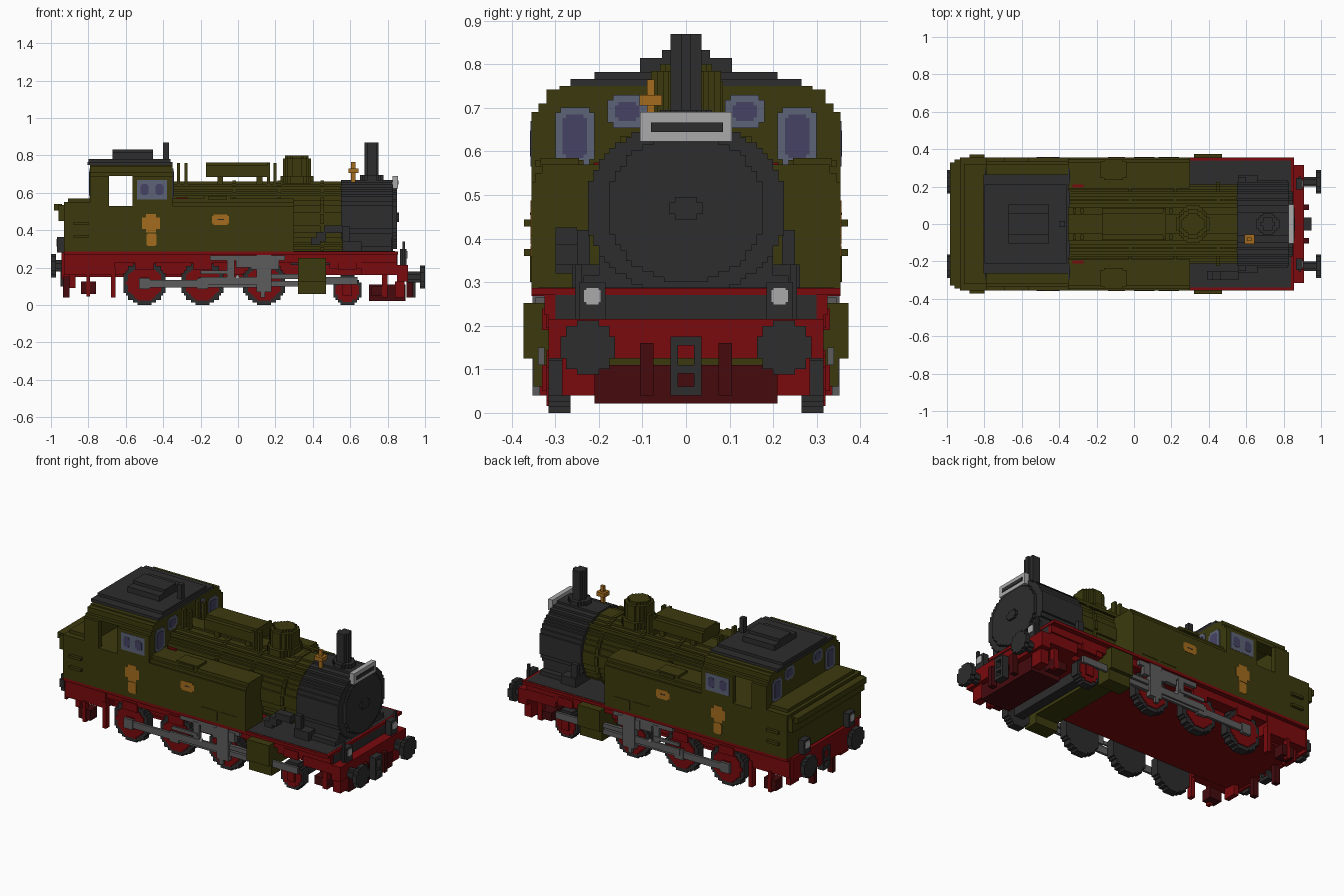
import bpy, bmesh, math
from mathutils import Vector

cube = bpy.data.objects.get("Cube")
if cube:
    bpy.data.objects.remove(cube, do_unlink=True)


def material(name, r, g, b):
    m = bpy.data.materials.new(name)
    m.use_nodes = True
    m.diffuse_color = (r, g, b, 1)
    shader = m.node_tree.nodes["Principled BSDF"]
    shader.inputs["Base Color"].default_value = (r, g, b, 1)
    shader.inputs["Specular IOR Level"].default_value = 0
    return m


OLIVE = material("olive green", .045, .042, .004)
DARK = material("charcoal", .026, .026, .027)
RED = material("red", .195, .003, .004)
MAROON = material("dark red", .058, .003, .004)
GOLD = material("brass", .37, .15, .013)
WHITE = material("light grey", .4, .4, .4)
STEEL = material("steel grey", .108, .108, .108)
FRAME = material("window frame blue", .108, .125, .18)
PANE = material("window pane violet", .06, .055, .125)


def finish(name, mat, bm):
    bmesh.ops.recalc_face_normals(bm, faces=bm.faces)
    me = bpy.data.meshes.new(name)
    bm.to_mesh(me)
    bm.free()
    me.materials.append(mat)
    ob = bpy.data.objects.new(name, me)
    bpy.context.collection.objects.link(ob)
    return ob


def box(name, mat, x, y, z, mirror=False):
    """Box from (low, high) pairs, optionally repeated on the other side."""
    bm = bmesh.new()
    for s in ((1, -1) if mirror else (1,)):
        geo = bmesh.ops.create_cube(bm, size=1)["verts"]
        for v in geo:
            v.co = Vector((x[v.co.x > 0], s * y[v.co.y > 0], z[v.co.z > 0]))
    return finish(name, mat, bm)


def disc(name, mat, axis, centre, ru, rv, depth, mirror=False, step=.0125):
    """Stair-stepped disc or cylinder; u and v are the two axes across it."""
    n = max(2, round(rv / step))
    side = []
    for k in range(-n, n):
        w = max(step / 2, round(ru * math.sqrt(1 - ((k + .5) / n) ** 2) / step) * step)
        side += [(w, k * rv / n), (w, (k + 1) * rv / n)]
    outline = side + [(-u, v) for u, v in reversed(side)]
    bm = bmesh.new()
    for s in ((1, -1) if mirror else (1,)):
        c = Vector((centre[0], s * centre[1], centre[2]))
        place = {"x": lambda u, v: (0, u, v), "y": lambda u, v: (u, 0, v), "z": lambda u, v: (u, v, 0)}[axis]
        push = Vector({"x": (1, 0, 0), "y": (0, 1, 0), "z": (0, 0, 1)}[axis]) * depth
        face = bm.faces.new([bm.verts.new(c + Vector(place(u, v)) - push / 2) for u, v in outline])
        ext = bmesh.ops.extrude_face_region(bm, geom=[face])["geom"]
        bmesh.ops.translate(bm, vec=push, verts=[g for g in ext if isinstance(g, bmesh.types.BMVert)])
    bmesh.ops.remove_doubles(bm, verts=bm.verts, dist=1e-5)
    return finish(name, mat, bm)


def notched_plate(name, mat, axis, centre, ru, rz, thick, cut=.012):
    """Mirrored upright plate with stepped corners, facing along x or y."""
    for part, u, z in (("", ru, rz - cut), ("_ends", ru - cut, rz)):
        half = (thick / 2, u, z) if axis == "x" else (u, thick / 2, z)
        box(name + part, mat, *[(c - h, c + h) for c, h in zip(centre, half)], True)


# Frame, running boards and front deck
box("main_frame", RED, (-.93, .84), (-.25, .25), (.16, .28))
box("frame_floor", RED, (-.93, .3), (-.262, .262), (.15, .165))
box("rear_frame", RED, (-.93, -.66), (-.33, .33), (.16, .28))
box("running_board", RED, (-.93, .85), (.25, .355), (.268, .286), True)
box("valance", RED, (-.93, .85), (.25, .325), (.225, .27), True)
box("front_valance", RED, (.66, .85), (.25, .315), (.16, .23), True)
box("wheel_valance", RED, (.49, .66), (.25, .32), (.195, .23), True)
box("front_deck", DARK, (.28, .853), (-.3, .3), (.215, .27))
box("deck_plate", DARK, (.28, .84), (-.34, .34), (.27, .288))
box("deck_edge", RED, (.84, .856), (-.355, .355), (.27, .287))
box("front_beam", RED, (.85, .91), (-.315, .315), (.125, .215))
box("front_apron", RED, (.84, .89), (.21, .285), (.04, .125), True)
box("rear_beam", RED, (-.945, -.93), (-.32, .32), (.14, .28))

# Tanks and bunker
for top, half in ((.53, .355), (.55, .345), (.57, .33)):
    box("side_tank", OLIVE, (-.36, .3), (.19, half), (.285, top), True)
box("tank_filler", OLIVE, (-.18, -.04), (.245, .335), (.565, .585), True)
box("tank_filler_lid", OLIVE, (-.16, -.06), (.235, .345), (.565, .58), True)
for x in (0, .13):
    box("tank_panel", OLIVE, (x, x + .11), (.35, .358), (.3, .36), True)
box("bunker", OLIVE, (-.93, -.78), (-.355, .355), (.285, .55))
box("bunker_flare", OLIVE, (-.96, -.9), (-.345, .345), (.45, .535))
box("bunker_lip", OLIVE, (-.985, -.94), (-.33, .33), (.505, .54))
box("bunker_top", OLIVE, (-.91, -.78), (-.32, .32), (.54, .57))
for z in (.36, .428):
    box("bunker_handle", OLIVE, (-.88, -.8), (.35, .372), (z, z + .016), True)

# Cab with side openings
box("cab_body", OLIVE, (-.79, -.35), (-.355, .355), (.285, .53))
box("cab_rear_post", OLIVE, (-.79, -.69), (.325, .355), (.53, .69), True)
box("cab_front_post", OLIVE, (-.565, -.35), (.325, .355), (.53, .69), True)
for z0, z1, half in ((.69, .71, .338), (.71, .742, .32)):
    box("cab_cornice", OLIVE, (-.79, -.35), (.26, half), (z0, z1), True)
for x in (-.79, -.375):
    for z0, z1, half in ((.52, .69, .355), (.69, .71, .338), (.71, .742, .32)):
        box("cab_end_wall", OLIVE, (x, x + .025), (-half, half), (z0, z1))
box("cab_ceiling", OLIVE, (-.79, -.35), (-.29, .29), (.735, .75))
box("roof", DARK, (-.805, -.35), (-.265, .265), (.748, .766))
box("roof_upper", DARK, (-.8, -.36), (-.21, .21), (.765, .782))
box("roof_vent", DARK, (-.67, -.455), (-.105, .105), (.78, .815))
box("roof_vent_lid", DARK, (-.67, -.455), (-.055, .055), (.815, .833))
box("roof_pipe", DARK, (-.4, -.37), (-.016, .016), (.74, .87))

# Windows as thin plates with raised panes
for x, out in ((-.35, 1), (-.79, -1)):
    for y, z, ry, rz in ((.255, .635, .045, .066), (.135, .692, .045, .038)):
        notched_plate("end_window_frame", FRAME, "x", (x, y, z), ry, rz, .008)
        notched_plate("end_window_pane", PANE, "x", (x + out * .003, y, z), ry - .017, rz - .016, .008, .008)
for x in (-.5, -.42):
    box("side_window_frame", FRAME, (x - .04, x + .04), (.35, .3565), (.565, .67), True)
    notched_plate("side_window_pane", PANE, "y", (x, .355, .618), .022, .03, .006, .008)

# Brass plates on the flanks
notched_plate("round_emblem", GOLD, "y", (-.465, .3535, .437), .047, .05, .007, .02)
notched_plate("emblem_tab", GOLD, "y", (-.463, .3535, .35), .027, .034, .007, .006)
notched_plate("name_plate", GOLD, "y", (-.093, .3535, .456), .045, .028, .007, .008)
box("name_plate_slot", DARK, (-.11, -.076), (.352, .358), (.454, .46), True)

# Boiler, smokebox and fittings on top
disc("boiler", OLIVE, "x", (.1, 0, .46), .21, .2, .92)
for x in (-.02, .22, .45):
    disc("boiler_band", OLIVE, "x", (x, 0, .46), .22, .206, .02)
disc("smokebox", DARK, "x", (.69, 0, .47), .23, .2, .28)
disc("smokebox_door", DARK, "x", (.837, 0, .47), .18, .17, .024)
disc("door_wheel", DARK, "x", (.853, 0, .47), .035, .026, .016)
box("smokebox_saddle", DARK, (.56, .82), (-.2, .2), (.28, .36))
box("saddle_foot", DARK, (.56, .82), (-.235, .235), (.28, .315))
disc("chimney_base", DARK, "z", (.715, 0, .675), .06, .06, .04)
disc("chimney", DARK, "z", (.715, 0, .77), .036, .036, .2)
disc("dome_foot", OLIVE, "z", (.315, 0, .67), .09, .1, .04)
disc("steam_dome", OLIVE, "z", (.315, 0, .72), .077, .08, .13)
disc("dome_cap", OLIVE, "z", (.315, 0, .79), .06, .06, .022)
box("sand_box", OLIVE, (-.17, .17), (-.085, .085), (.685, .745))
box("sand_box_lid", OLIVE, (-.17, .17), (-.06, .06), (.745, .763))
for x in (-.11, .1):
    box("sand_box_foot", OLIVE, (x, x + .03), (-.07, .07), (.64, .69))
for x in (-.325, -.285, .155, .19):
    box("valve_post", OLIVE, (x, x + .016), (.055, .085), (.63, .76), True)
box("boiler_rail", OLIVE, (-.35, .55), (.13, .15), (.615, .635), True)
box("clamp", RED, (-.33, -.27), (.195, .212), (.565, .575), True)
box("bell_stem", GOLD, (.605, .628), (-.09, -.072), (.65, .765))
box("bell", GOLD, (.59, .643), (-.107, -.055), (.705, .73))
box("head_board", WHITE, (.825, .855), (-.105, .105), (.623, .69))
box("head_board_strip", DARK, (.85, .859), (-.08, .085), (.645, .667))

# Pipework beside the smokebox
for x0, x1, z0, z1 in ((.39, .44, .32, .36), (.42, .47, .34, .39), (.46, .56, .385, .425)):
    box("steam_pipe", DARK, (x0, x1), (-.3, -.25), (z0, z1))
box("pipe_flange", DARK, (.56, .66), (.2, .262), (.28, .34), True)
box("side_pipe", DARK, (.56, .6), (.22, .25), (.34, .42), True)

# Driving wheels and leading wheels
for x, r in ((-.5, .118), (-.19, .118), (.14, .118), (.585, .08)):
    disc("wheel_tyre", DARK, "y", (x, .29, r), r, r, .05, True)
    disc("wheel_centre", RED, "y", (x, .302, r), r * .8, r * .8, .036, True)
    disc("wheel_hub", RED, "y", (x, .315, r), .03, .03, .03, True)
    box("spring_hanger", RED, (x - .05, x + .05), (.315, .33), (.19, .24), True)
box("leading_axle", DARK, (.555, .615), (-.27, .27), (.05, .11))

# Rods and valve gear
box("coupling_rod", STEEL, (-.52, .16), (.325, .34), (.095, .135), True)
for x in (-.5, -.19, .14):
    box("rod_bearing", STEEL, (x - .03, x + .03), (.325, .345), (.085, .145), True)
box("main_rod", STEEL, (-.2, .14), (.338, .35), (.11, .15), True)
box("crosshead", STEEL, (.1, .18), (.32, .352), (.07, .27), True)
box("crosshead_bracket", STEEL, (.07, .22), (.32, .347), (.19, .25), True)
box("crosshead_drop", STEEL, (.12, .145), (.335, .352), (.04, .08), True)
box("slide_bar", STEEL, (.15, .33), (.32, .34), (.14, .165), True)
box("piston_rod", STEEL, (.16, .33), (.32, .34), (.1, .13), True)
box("valve_rod", STEEL, (-.15, .25), (.32, .345), (.238, .265), True)
box("valve_guide", STEEL, (-.01, .09), (.32, .345), (.2, .24), True)
box("valve_link", STEEL, (-.06, -.02), (.325, .347), (.15, .25), True)
box("eccentric_rod", STEEL, (-.2, -.03), (.34, .352), (.165, .185), True)
box("front_rod", STEEL, (.47, .64), (.325, .34), (.11, .15), True)
box("link_pin", WHITE, (-.012, .006), (.345, .354), (.145, .16), True)

# Cylinders
box("cylinder", OLIVE, (.32, .47), (.25, .373), (.125, .252), True)
box("cylinder_lower", OLIVE, (.32, .47), (.26, .35), (.06, .125), True)
box("cylinder_bridge", OLIVE, (.32, .47), (-.3, .3), (.11, .2))

# Buffers, lamps, couplings and steps
for end, face, z in ((1, .91, .15), (-1, .93, .21)):
    disc("buffer_shank", DARK, "x", (end * (face + .98) / 2, .225, z), .028, .03, .98 - face, True)
    disc("buffer_head", DARK, "x", (end * .986, .225, z), .062, .062, .028, True)
    box("coupling_link", DARK, sorted((end * .91, end * .95)), (.018, .035), (z - .11, z + .025), True)
    for k in (-.11, -.06, .005):
        box("coupling_bar", DARK, sorted((end * .91, end * .95)), (-.03, .03), (z + k, z + k + .02))
    box("brake_hose", MAROON, sorted((end * .9, end * .935)), (.075, .105), (.04, z + .01), True)
for x, z, glass in ((.865, .265, .898), (-.967, .33, -.971)):
    box("lamp", DARK, (x, x + .037), (.185, .245), (z - .05, z + .035), True)
    notched_plate("lamp_glass", WHITE, "x", (glass + .004, .215, z + .003), .02, .02, .008, .005)
box("lamp_post", DARK, (.88, .893), (.24, .255), (.2, .34), True)
box("front_guard", MAROON, (.7, .895), (-.21, .21), (.022, .11))
box("front_step", MAROON, (.71, .8), (.21, .28), (.05, .1), True)
box("front_step_hanger", RED, (.77, .8), (.25, .285), (.04, .2), True)
box("rear_step", MAROON, (-.84, -.76), (.27, .335), (.06, .125), True)
box("rear_step_hanger", RED, (-.81, -.79), (.31, .338), (.045, .17), True)
box("rear_guard", RED, (-.9, -.87), (.2, .28), (.09, .16), True)
box("cab_step", RED, (-.68, -.655), (.3, .335), (.04, .2), True)
